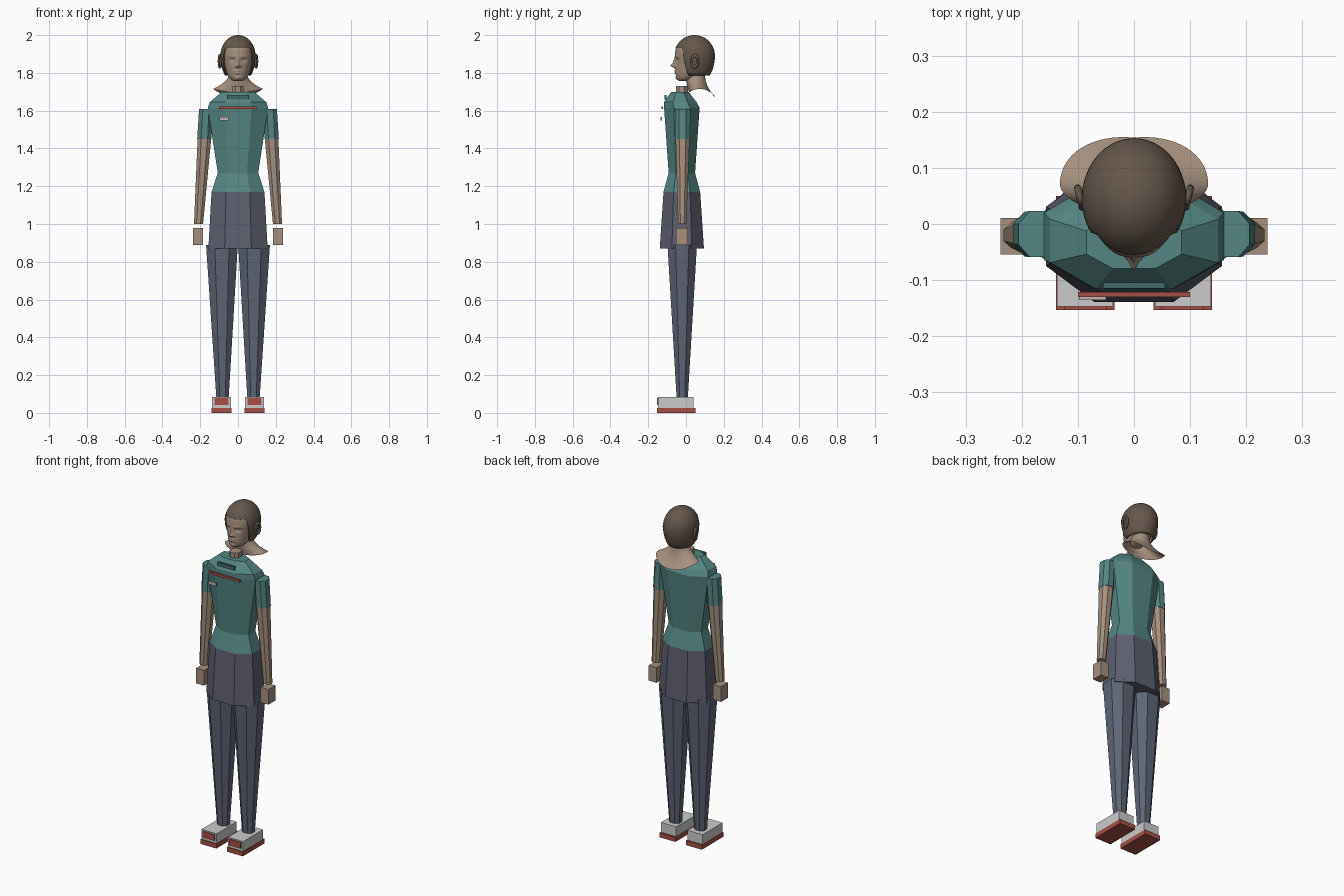
import bpy, bmesh, math

if "Cube" in bpy.data.objects:
    bpy.data.objects.remove(bpy.data.objects["Cube"])

def mat(name, c):
    m = bpy.data.materials.new(name)
    m.diffuse_color = (*c, 1)
    m.use_nodes = True
    m.node_tree.nodes["Principled BSDF"].inputs["Base Color"].default_value = m.diffuse_color
    return m

TEAL = mat("teal", (.09, .24, .23))
DARK_TEAL = mat("dark_teal", (.05, .14, .15))
SLATE = mat("slate", (.11, .115, .16))
BLUE = mat("slate_blue", (.11, .13, .18))
SKIN = mat("skin", (.38, .28, .21))
HAIR = mat("hair_brown", (.13, .095, .07))
RED = mat("red", (.38, .08, .06))
PALE = mat("pale", (.55, .48, .45))

def mesh_from_rings(name, rings, material, smooth=False, caps=True):
    """Bridge a list of equal-length point rings."""
    bm = bmesh.new()
    vs = [[bm.verts.new(p) for p in r] for r in rings]
    n = len(vs[0])
    for a, b in zip(vs, vs[1:]):
        for i in range(n):
            j = (i + 1) % n
            bm.faces.new((a[i], a[j], b[j], b[i]))
    if caps:
        bm.faces.new(vs[0])
        bm.faces.new(vs[-1])
    bmesh.ops.recalc_face_normals(bm, faces=bm.faces)
    for f in bm.faces:
        f.smooth = smooth
    me = bpy.data.meshes.new(name)
    bm.to_mesh(me)
    bm.free()
    ob = bpy.data.objects.new(name, me)
    bpy.context.collection.objects.link(ob)
    if material:
        me.materials.append(material)
    return ob

def octagon(cx, cy, hx, hy, z, k=.45):
    base = [(1, -k), (1, k), (k, 1), (-k, 1), (-1, k), (-1, -k), (-k, -1), (k, -1)]
    return [(cx + hx * x, cy + hy * y, z) for x, y in base]

def tube(name, stations, material):
    return mesh_from_rings(name, [octagon(*s) for s in stations], material)

def box(name, x0, x1, y0, y1, z0, z1, material=None):
    rings = [[(x0, y0, z), (x1, y0, z), (x1, y1, z), (x0, y1, z)] for z in (z0, z1)]
    return mesh_from_rings(name, rings, material)

# Tunic, skirt panel and low-poly neck
tube("tunic", [(0, -.022, .14, .097, 1.17), (0, -.022, .107, .07, 1.27),
               (0, -.022, .16, .094, 1.615), (0, -.03, .15, .086, 1.645),
               (0, -.033, .085, .046, 1.70)], TEAL)
tube("tunic_skirt", [(0, -.022, .157, .117, .87), (0, -.022, .14, .097, 1.17)], SLATE)
tube("neck_post", [(0, -.022, .03, .032, 1.68), (0, -.022, .03, .032, 1.73)], SKIN)

# Chest trim
box("collar_tab", -.055, .055, -.115, -.104, 1.66, 1.683, DARK_TEAL)
box("chest_stripe", -.10, .10, -.13, -.121, 1.608, 1.622, RED)
box("chest_badge", -.098, -.05, -.135, -.128, 1.547, 1.566, PALE)

# Limbs and shoes, both sides
for s, side in ((-1, "left"), (1, "right")):
    tube("sleeve_" + side, [(s * .178, -.018, .038, .040, 1.45),
                            (s * .170, -.018, .036, .041, 1.61)], TEAL)
    tube("arm_" + side, [(s * .209, -.02, .024, .022, 1.0),
                         (s * .178, -.018, .036, .037, 1.45)], SKIN)
    box("hand_" + side, s * .212 - .026, s * .212 + .026, -.054, .011, .89, .98, SKIN)
    tube("trouser_leg_" + side, [(s * .082, -.02, .033, .03, .085),
                                 (s * .085, -.02, .084, .078, .89)], BLUE)
    c = s * .087
    box("shoe_sole_" + side, c - .052, c + .052, -.153, .05, 0, .027, RED)
    box("shoe_upper_" + side, c - .05, c + .05, -.147, .04, .027, .085)
    box("shoe_toe_" + side, c - .038, c + .038, -.153, -.145, .042, .078, RED)

# Sculpted head: smooth loft with soft facial bumps (z, half width, front y, back y)
HEAD = [(1.757, .018, -.035, .0), (1.764, .035, -.046, .03), (1.78, .05, -.053, .07),
        (1.80, .060, -.056, .10), (1.83, .070, -.056, .125), (1.86, .077, -.056, .135),
        (1.90, .082, -.058, .138), (1.94, .076, -.05, .13), (1.975, .05, -.02, .10)]
# bumps: x, z, width, height, depth
BUMPS = [(0, 1.838, .010, .010, .024), (0, 1.858, .007, .018, .012),
         (.014, 1.834, .006, .006, .006), (-.014, 1.834, .006, .006, .006),
         (.03, 1.868, .013, .009, -.013), (-.03, 1.868, .013, .009, -.013),
         (.03, 1.868, .009, .005, .006), (-.03, 1.868, .009, .005, .006),
         (.03, 1.886, .02, .006, .004), (-.03, 1.886, .02, .006, .004),
         (0, 1.811, .017, .004, .006), (0, 1.799, .015, .004, .006),
         (0, 1.788, .014, .005, -.003), (0, 1.772, .014, .008, .005)]

def catmull(pts, steps):
    out = []
    for i in range(len(pts) - 1):
        p = [pts[max(0, min(len(pts) - 1, i + d))] for d in (-1, 0, 1, 2)]
        for q in range(steps):
            t = q / steps
            out.append([.5 * (2 * b + (c - a) * t + (2 * a - 5 * b + 4 * c - d) * t * t
                              + (3 * b - a - 3 * c + d) * t ** 3) for a, b, c, d in zip(*p)])
    return out + [list(pts[-1])]

rings = []
for z, hx, yf, yb in catmull(HEAD, 8):
    ring = []
    for i in range(96):
        a = 2 * math.pi * i / 96
        x = hx * math.cos(a)
        y = (yf + yb) / 2 + (yb - yf) / 2 * math.sin(a)
        if math.sin(a) < 0:
            for bx, bz, w, h, d in BUMPS:
                y -= d * math.exp(-((x - bx) / w) ** 2 - ((z - bz) / h) ** 2)
        ring.append((x, y, z))
    rings.append(ring)
mesh_from_rings("head", rings, SKIN, smooth=True)

# Hair cap: dome whose lower edge follows the hairline
def hairline(a):
    off = abs((math.degrees(a) + 90 + 180) % 360 - 180)
    t = max(0, min(1, (off - 50) / 18))
    return 1.932 + (1.787 - 1.932) * t * t * (3 - 2 * t)

rings = []
for k in range(1, 25):
    ring = []
    for i in range(96):
        a = 2 * math.pi * i / 96
        low = hairline(a)
        z = 2.0 - (2.0 - low) * (1 - math.cos(k / 24 * math.pi / 2))
        h = z - 1.89
        r = math.sqrt(max(0, 1 - (h / (.11 if h > 0 else .155)) ** 2))
        ring.append((.093 * r * math.cos(a), .045 + .108 * r * math.sin(a), z))
    rings.append(ring)
bmhair = mesh_from_rings("hair_cap", rings, HAIR, smooth=True, caps=False)
crown = bmesh.new()
crown.from_mesh(bmhair.data)
crown.verts.ensure_lookup_table()
crown.faces.new(crown.verts[:96])
bmesh.ops.recalc_face_normals(crown, faces=crown.faces)
crown.to_mesh(bmhair.data)
crown.free()
sol = bmhair.modifiers.new("thickness", 'SOLIDIFY')
sol.thickness = .006

# Ears: rim and inner bump
for s, side in ((-1, "left"), (1, "right")):
    bpy.ops.mesh.primitive_torus_add(major_segments=24, minor_segments=10, major_radius=.021,
                                     minor_radius=.007, location=(s * .096, .047, 1.862),
                                     rotation=(0, math.pi / 2, s * -.25))
    rim = bpy.context.object
    rim.name = "ear_rim_" + side
    rim.scale = (1.4, .85, 1)
    bpy.ops.mesh.primitive_uv_sphere_add(segments=20, ring_count=12, radius=1,
                                         location=(s * .09, .045, 1.855))
    lobe = bpy.context.object
    lobe.name = "ear_inner_" + side
    lobe.scale = (.009, .016, .028)
    for ob in (rim, lobe):
        ob.data.materials.append(HAIR)
        ob.data.polygons.foreach_set("use_smooth", [True] * len(ob.data.polygons))

# Neck flaring into an open shoulder mantle
rings = []
for k in range(17):
    t = k / 16
    f = t ** 2.2
    ring = []
    for i in range(64):
        a = 2 * math.pi * i / 64
        c, sn = math.cos(a), math.sin(a)
        zend = 1.715 - (.045 if sn > 0 else .018) * sn * sn
        x = c * (.048 + (.132 - .048) * f)
        y = .05 + .022 * f + sn * (.05 + ((.082 if sn > 0 else .055) - .05) * f)
        y += .012 * f * abs(c) * max(0, sn)
        ring.append((x, y, 1.80 + (zend - 1.80) * t))
    rings.append(ring)
mesh_from_rings("neck_mantle", rings, SKIN, smooth=True, caps=False)
